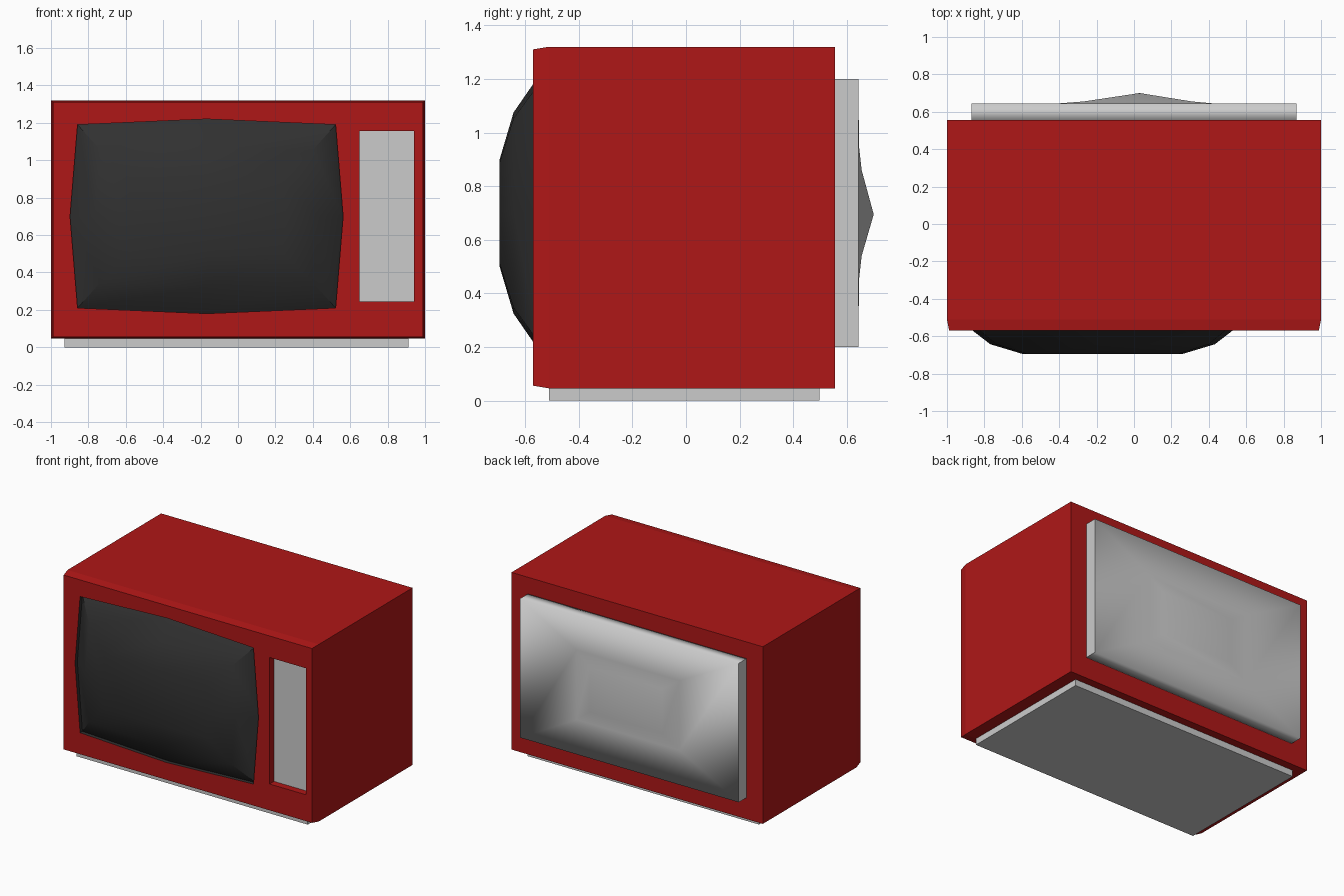
import bpy, bmesh, math

if "Cube" in bpy.data.objects:
    bpy.data.objects.remove(bpy.data.objects["Cube"])


def paint(obj, name, color):
    mat = bpy.data.materials.get(name) or bpy.data.materials.new(name)
    mat.diffuse_color = (*color, 1)
    mat.use_nodes = True
    mat.node_tree.nodes["Principled BSDF"].inputs["Base Color"].default_value = mat.diffuse_color
    obj.data.materials.append(mat)


def rect(cx, cz, hx, hz, y):
    return [(cx + sx * hx, y, cz + sz * hz)
            for sx, sz in ((-1, -1), (1, -1), (1, 1), (-1, 1))]


def bowed(hx, hz, y, cx=-0.168, cz=0.70):
    # rectangle whose four sides bow outward at their middles
    kx, kz = 0.945, 0.942
    shape = ((-kx, -kz), (0, -1), (kx, -kz), (1, 0),
             (kx, kz), (0, 1), (-kx, kz), (-1, 0))
    return [(cx + u * hx, y, cz + v * hz) for u, v in shape]


def loft(name, rings, apex=None):
    # skin rings that follow each other along y, closing both ends
    bm = bmesh.new()
    loops = [[bm.verts.new(p) for p in r] for r in rings]
    n = len(loops[0])
    for a, b in zip(loops, loops[1:]):
        for i in range(n):
            j = (i + 1) % n
            bm.faces.new((a[i], a[j], b[j], b[i]))
    bm.faces.new(loops[0])
    if apex:
        tip = bm.verts.new(apex)
        for i in range(n):
            bm.faces.new((loops[-1][i], loops[-1][(i + 1) % n], tip))
    else:
        bm.faces.new(loops[-1])
    bmesh.ops.recalc_face_normals(bm, faces=bm.faces)
    mesh = bpy.data.meshes.new(name)
    bm.to_mesh(mesh)
    bm.free()
    obj = bpy.data.objects.new(name, mesh)
    bpy.context.collection.objects.link(obj)
    return obj


def cut(target, cutter):
    mod = target.modifiers.new("recess", 'BOOLEAN')
    mod.operation = 'DIFFERENCE'
    mod.solver = 'EXACT'
    mod.material_mode = 'TRANSFER'
    mod.object = cutter
    bpy.context.view_layer.objects.active = target
    bpy.ops.object.modifier_apply(modifier=mod.name)
    bpy.data.objects.remove(cutter)


RED = (0.43, 0.0085, 0.0085)
DARK = (0.030, 0.030, 0.030)

# Cabinet with a small front chamfer and two recesses, the screen one dark inside
cabinet = loft("cabinet", [rect(0, 0.683, 0.988, 0.627, -0.57),
                           rect(0, 0.683, 1.0, 0.637, -0.51),
                           rect(0, 0.683, 1.0, 0.637, 0.555)])
paint(cabinet, "red_shell", RED)
screen_cutter = loft("screen_cutter", [bowed(0.73, 0.52, -0.7), bowed(0.73, 0.52, -0.53)])
paint(screen_cutter, "dark_glass", DARK)
cut(cabinet, screen_cutter)
panel_cutter = loft("panel_cutter", [rect(0.795, 0.70, 0.145, 0.455, -0.7),
                                     rect(0.795, 0.70, 0.145, 0.455, -0.515)])
paint(panel_cutter, "red_shell", RED)
cut(cabinet, panel_cutter)

# Bulging picture screen
screen = loft("screen", [bowed(0.73, 0.52, -0.525), bowed(0.73, 0.52, -0.543),
                         bowed(0.60, 0.375, -0.643), bowed(0.427, 0.20, -0.695)])
paint(screen, "dark_glass", DARK)

# Control panel at the bottom of its recess
loft("control_panel", [rect(0.795, 0.70, 0.145, 0.455, -0.52),
                       rect(0.795, 0.70, 0.145, 0.455, -0.50)])

# Base plinth
loft("base", [rect(-0.008, 0.03, 0.92, 0.03, -0.51),
              rect(-0.008, 0.03, 0.92, 0.03, 0.497)])

# Back cover rising to a shallow point
back = loft("back_cover", [rect(0, 0.70, 0.87, 0.50, 0.545),
                           rect(0, 0.70, 0.87, 0.50, 0.643),
                           rect(0.01, 0.70, 0.41, 0.25, 0.645),
                           rect(0.02, 0.70, 0.29, 0.16, 0.655)],
            apex=(0.03, 0.70, 0.695))

# Smooth the glass, keeping its rim sharp
bpy.ops.object.select_all(action='DESELECT')
screen.select_set(True)
bpy.context.view_layer.objects.active = screen
bpy.ops.object.shade_smooth_by_angle(angle=math.radians(42))

# Smooth the cover, keeping its side walls crisp
back.data.shade_smooth()
bm = bmesh.new()
bm.from_mesh(back.data)
for f in bm.faces:
    if abs(f.normal.x) > 0.9:
        for e in f.edges:
            e.smooth = False
bm.to_mesh(back.data)
bm.free()
